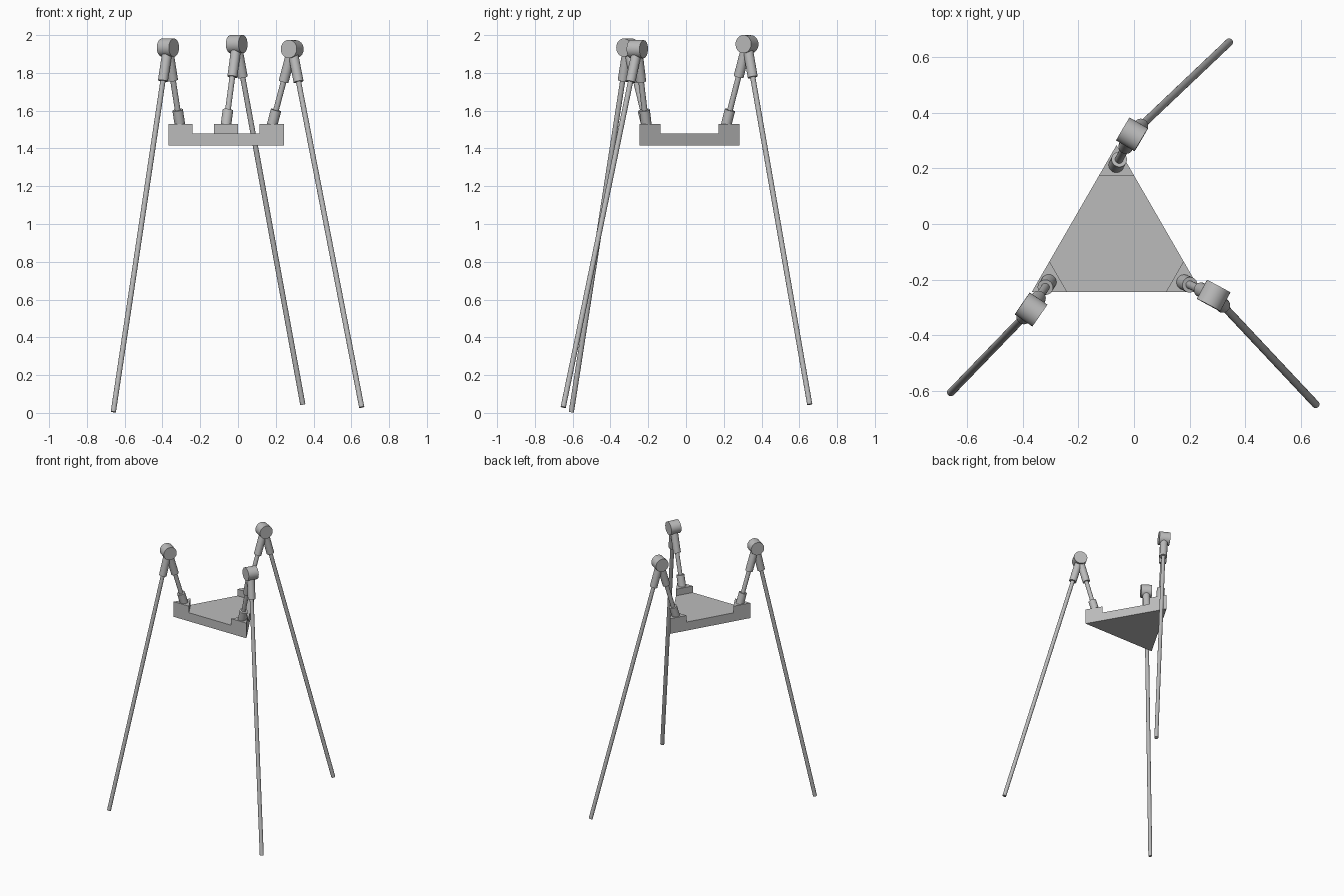
import bpy
import bmesh
import math
from mathutils import Vector

cube = bpy.data.objects.get("Cube")
if cube:
    bpy.data.objects.remove(cube, do_unlink=True)

GREY = (0.5, 0.5, 0.5, 1.0)
mat = bpy.data.materials.new("plain grey")
mat.use_nodes = True
mat.diffuse_color = GREY
mat.node_tree.nodes["Principled BSDF"].inputs["Base Color"].default_value = GREY

UP = Vector((0, 0, 1))
CENTRE = Vector((-0.063, -0.069, 0))
BODY_RADIUS = 0.353
PAD_RADIUS = 0.074
BODY_BOTTOM, BODY_TOP, PAD_TOP = 1.415, 1.48, 1.53


def rod(name, start, end, radius):
    """Cylinder between two points, smooth round with sharp rims."""
    axis = end - start
    bpy.ops.mesh.primitive_cylinder_add(
        vertices=32, radius=radius, depth=axis.length, location=(start + end) / 2,
        rotation=axis.to_track_quat("Z", "Y").to_euler())
    obj = bpy.context.object
    obj.name = name
    obj.data.materials.append(mat)
    bpy.ops.object.shade_smooth_by_angle(angle=math.radians(40))
    return obj


def triangle_prism(name, centre, radius, bottom, top):
    """Upright triangular block with one corner pointing back."""
    bm = bmesh.new()
    corners = []
    for i in range(3):
        a = math.radians(90 + 120 * i)
        corners.append(bm.verts.new((centre.x + radius * math.cos(a),
                                     centre.y + radius * math.sin(a), bottom)))
    base = bm.faces.new(corners)
    new = bmesh.ops.extrude_face_region(bm, geom=[base])["geom"]
    raised = [v for v in new if isinstance(v, bmesh.types.BMVert)]
    bmesh.ops.translate(bm, verts=raised, vec=UP * (top - bottom))
    bmesh.ops.recalc_face_normals(bm, faces=bm.faces)
    mesh = bpy.data.meshes.new(name)
    bm.to_mesh(mesh)
    bm.free()
    mesh.materials.append(mat)
    bpy.context.collection.objects.link(bpy.data.objects.new(name, mesh))


# Central triangular platform
triangle_prism("platform", CENTRE, BODY_RADIUS, BODY_BOTTOM, BODY_TOP)

# Each limb: corner angle, knee centre, foot end
LIMBS = {
    "back": (90, Vector((-0.007, 0.323, 1.952)), Vector((0.343, 0.655, 0.045))),
    "front_right": (210, Vector((-0.371, -0.308, 1.934)), Vector((-0.66, -0.607, 0.005))),
    "front_left": (330, Vector((0.287, -0.258, 1.926)), Vector((0.655, -0.65, 0.03))),
}

for side, (angle, knee, foot) in LIMBS.items():
    a = math.radians(angle)
    out = Vector((math.cos(a), math.sin(a), 0))

    # Raised corner pad
    triangle_prism(side + "_pad", CENTRE + out * (BODY_RADIUS - PAD_RADIUS),
                   PAD_RADIUS, BODY_TOP, PAD_TOP)

    # Hip socket and upper arm rising to the knee
    hip = CENTRE + out * 0.283 + UP * PAD_TOP
    rise = (knee - hip).normalized()
    drop = (foot - knee).normalized()
    rod(side + "_hip_socket", hip - rise * 0.02, hip + rise * 0.076, 0.028)
    rod(side + "_arm", hip, knee, 0.015)
    rod(side + "_arm_sleeve", knee, knee - rise * 0.18, 0.0265)

    # Knee drum across the limb
    flat = rise.cross(UP).normalized()
    hinge = drop.cross(rise).normalized()
    if hinge.dot(flat) < 0:
        hinge.negate()
    hinge = flat.lerp(hinge, 0.35).normalized() * 0.0385
    rod(side + "_knee", knee - hinge, knee + hinge, 0.048)

    # Long leg hanging from the knee
    rod(side + "_leg_sleeve", knee, knee + drop * 0.18, 0.0265)
    rod(side + "_leg", knee, foot, 0.0138)
